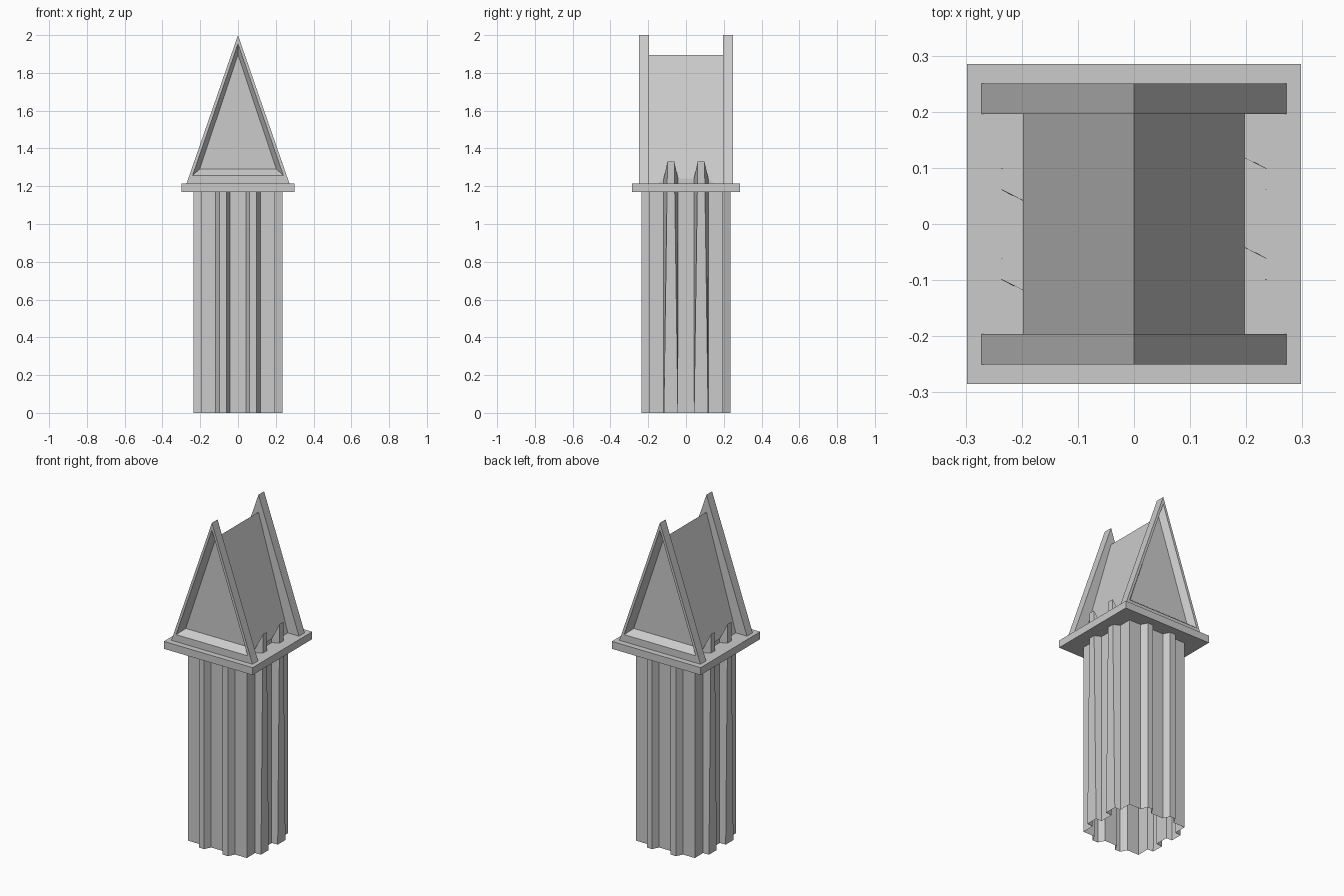
import bpy, bmesh

if "Cube" in bpy.data.objects:
    bpy.data.objects.remove(bpy.data.objects["Cube"])

SHAFT_TOP, PLATE_TOP = 1.17, 1.215


def make_object(name, bm):
    bmesh.ops.recalc_face_normals(bm, faces=bm.faces)
    mesh = bpy.data.meshes.new(name)
    bm.to_mesh(mesh)
    bm.free()
    obj = bpy.data.objects.new(name, mesh)
    bpy.context.collection.objects.link(obj)
    return obj


def loft(name, rings, caps=True):
    """Join matching closed rings of points with quads."""
    bm = bmesh.new()
    rows = [[bm.verts.new(p) for p in ring] for ring in rings]
    n = len(rows[0])
    for a, b in zip(rows, rows[1:]):
        for i in range(n):
            j = (i + 1) % n
            bm.faces.new((a[i], a[j], b[j], b[i]))
    if caps:
        bm.faces.new(rows[0])
        bm.faces.new(rows[-1])
    return make_object(name, bm)


def triangle(y, half, base, apex):
    return [(-half, y, base), (half, y, base), (0, y, apex)]


# Ribbed shaft: square core, two ribs per side, open ends
CORE, RIB = 0.197, 0.236


def shaft_ring(top):
    pts = []
    for side in range(4):
        on_x = side % 2 == 1          # ribs facing left and right rise past the plate
        outer_z = inner_z = 0
        if top:
            outer_z, inner_z = (1.33, 1.24) if on_x else (SHAFT_TOP, SHAFT_TOP)
        # side ribs flare to full width at the foot
        trim = 0.001 if on_x and not top else 0.02
        line = [(-CORE, -CORE, SHAFT_TOP if top else 0)]
        for c in (-0.08, 0.08):
            line += [(c - 0.038, -CORE, inner_z), (c - 0.038 + trim, -RIB, outer_z),
                     (c + 0.038 - trim, -RIB, outer_z), (c + 0.038, -CORE, inner_z)]
        for x, y, z in line:
            for _ in range(side):
                x, y = -y, x
            pts.append((x, y, z))
    return pts


loft("ribbed_shaft", [shaft_ring(False), shaft_ring(True)], caps=False)

# Cap plate
bm = bmesh.new()
bmesh.ops.create_cube(bm, size=1)
for v in bm.verts:
    v.co.x *= 0.596
    v.co.y *= 0.57
    v.co.z = SHAFT_TOP if v.co.z < 0 else PLATE_TOP
make_object("cap_plate", bm)

# Roof between the gables
loft("roof", [triangle(y, 0.197, PLATE_TOP, 1.895) for y in (-0.2, 0.2)])

# Front and back gables with a bevelled, recessed panel
for name, s in (("front_gable", -1), ("back_gable", 1)):
    loft(name, [triangle(s * 0.196, 0.272, PLATE_TOP, 2.0),
                triangle(s * 0.25, 0.272, PLATE_TOP, 2.0),
                triangle(s * 0.25, 0.24, 1.258, 1.955),
                triangle(s * 0.21, 0.203, 1.29, 1.895)])
